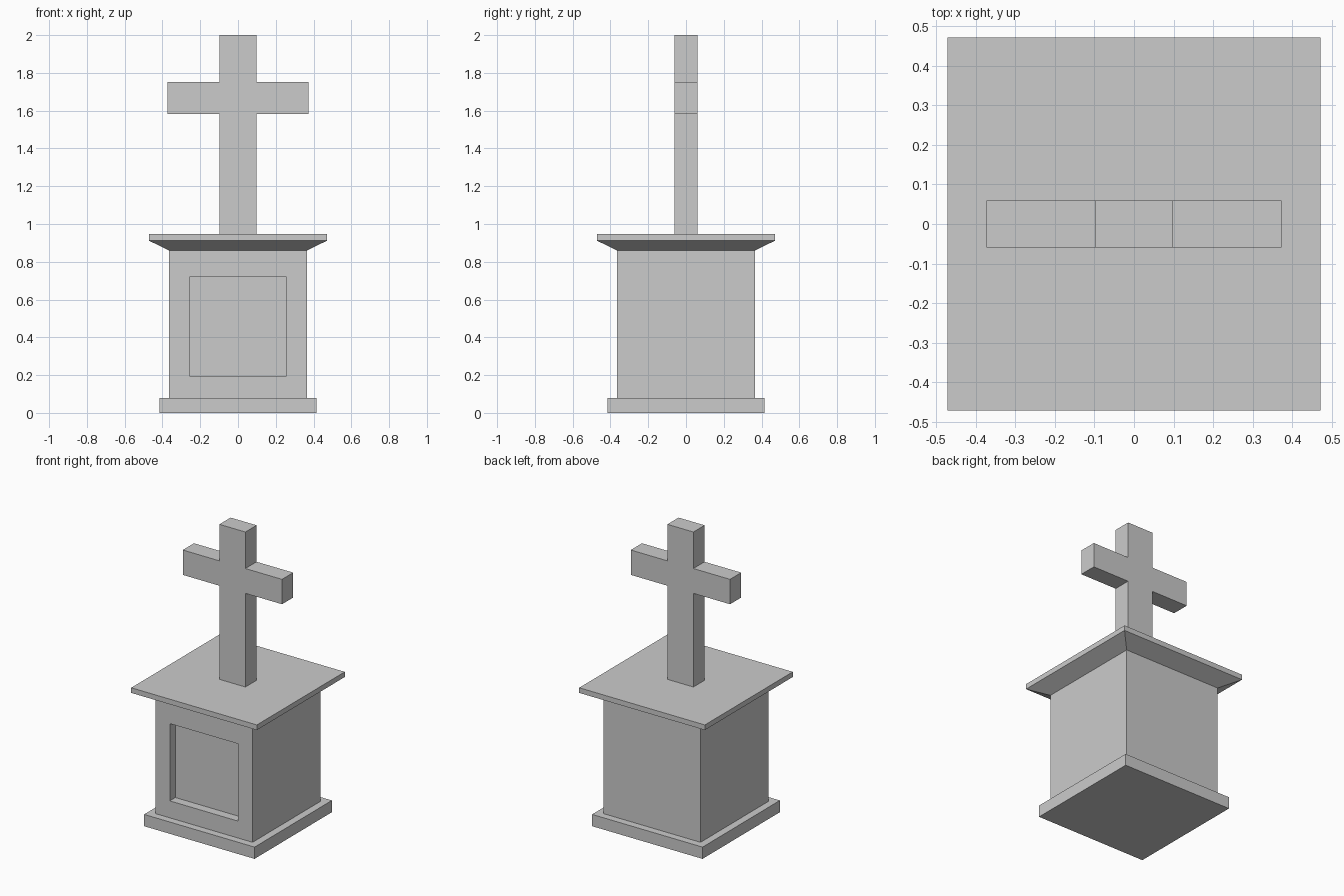
import bpy, bmesh
from mathutils import Vector

if "Cube" in bpy.data.objects:
    bpy.data.objects.remove(bpy.data.objects["Cube"])


def finish(name, bm):
    bmesh.ops.recalc_face_normals(bm, faces=bm.faces[:])
    mesh = bpy.data.meshes.new(name)
    bm.to_mesh(mesh)
    bm.free()
    obj = bpy.data.objects.new(name, mesh)
    bpy.context.collection.objects.link(obj)
    return obj


def square_stack(levels):
    """Square solid through (half width, z) levels."""
    bm = bmesh.new()
    rings = [[bm.verts.new((sx * h, sy * h, z))
              for sx, sy in ((-1, -1), (1, -1), (1, 1), (-1, 1))]
             for h, z in levels]
    bm.faces.new(rings[0])
    bm.faces.new(rings[-1])
    for a, b in zip(rings, rings[1:]):
        for i in range(4):
            j = (i + 1) % 4
            bm.faces.new((a[i], a[j], b[j], b[i]))
    bm.normal_update()
    return bm


# Plinth at the foot
finish("plinth", square_stack([(0.415, 0), (0.415, 0.08)]))

# Pedestal body with a recessed front panel
bm = square_stack([(0.365, 0.08), (0.365, 0.86)])
front = min(bm.faces, key=lambda f: f.calc_center_median().y)
bmesh.ops.inset_region(bm, faces=[front], thickness=0.108)
for v in front.verts:
    v.co.x = 0.257 if v.co.x > 0 else -0.257
    v.co.z = 0.72 if v.co.z > 0.47 else 0.195
ext = bmesh.ops.extrude_discrete_faces(bm, faces=[front])
bmesh.ops.translate(bm, verts=ext["faces"][0].verts[:], vec=Vector((0, 0.06, 0)))
finish("pedestal_body", bm)

# Flared cap slab
finish("cap", square_stack([(0.365, 0.86), (0.472, 0.912), (0.472, 0.947)]))

# Cross: mirrored half outline, extruded through its thickness
half = [(0.0975, 0.947), (0.0975, 1.583), (0.373, 1.583),
        (0.373, 1.752), (0.0975, 1.752), (0.0975, 2.0)]
outline = half + [(-x, z) for x, z in reversed(half)]
bm = bmesh.new()
face = bm.faces.new([bm.verts.new((x, -0.06, z)) for x, z in outline])
ext = bmesh.ops.extrude_face_region(bm, geom=[face], use_keep_orig=True)
bmesh.ops.translate(bm, vec=Vector((0, 0.12, 0)),
                    verts=[g for g in ext["geom"] if isinstance(g, bmesh.types.BMVert)])
finish("cross", bm)
